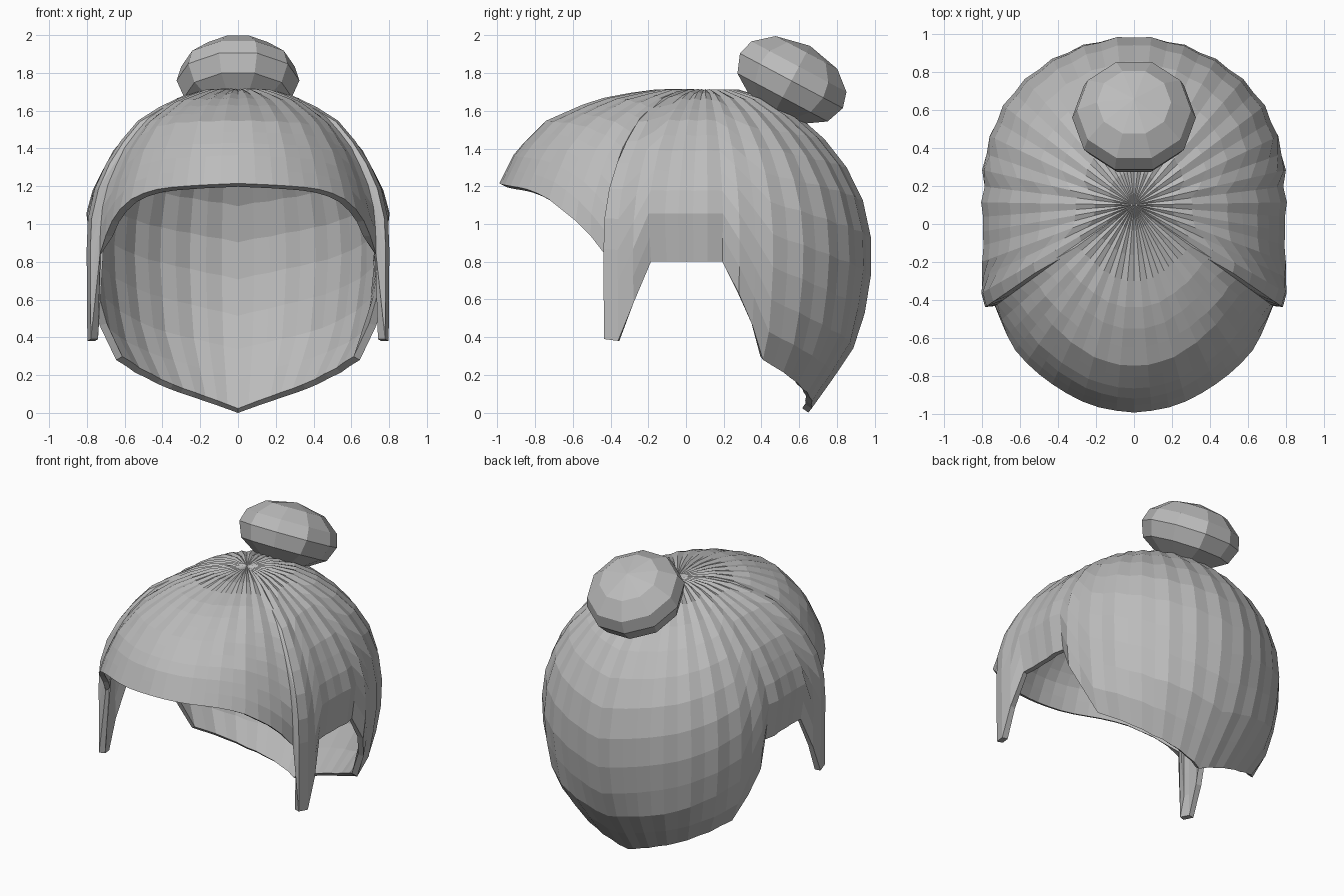
import bpy, bmesh, math
from mathutils import Matrix, Vector

cube = bpy.data.objects.get("Cube")
if cube:
    bpy.data.objects.remove(cube)

mat = bpy.data.materials.new("hair grey")
mat.use_nodes = True
grey = (0.5, 0.5, 0.5, 1)
mat.diffuse_color = grey
mat.node_tree.nodes["Principled BSDF"].inputs["Base Color"].default_value = grey


def lerp_table(table, x, col):
    """Piecewise-linear lookup in rows sorted by their first entry."""
    for a, b in zip(table, table[1:]):
        if x <= b[0]:
            t = (x - a[0]) / (b[0] - a[0])
            return a[col] + (b[col] - a[col]) * max(t, 0)
    return table[-1][col]


def finish(bm, name):
    bmesh.ops.recalc_face_normals(bm, faces=bm.faces)
    me = bpy.data.meshes.new(name)
    bm.to_mesh(me)
    bm.free()
    me.materials.append(mat)
    ob = bpy.data.objects.new(name, me)
    bpy.context.collection.objects.link(ob)
    return ob


# Angle from the front, radius at the widest level, height of the lower edge
OUTLINE = [(0, 1.165, 1.215), (12, 1.145, 1.205), (23, 1.1, 1.19), (30, 1.065, 1.16),
           (36, 1.03, 1.12), (44, 0.965, 1.02), (49, 0.93, 0.94), (54, 0.905, 0.84),
           (55.5, 0.95, 0.39), (60, 0.92, 0.38), (69.5, 0.855, 0.8), (80, 0.81, 0.8),
           (97, 0.805, 0.8), (115.5, 0.84, 0.28), (128, 0.862, 0.21), (144, 0.877, 0.13),
           (180, 0.89, 0.0)]
# Drop below the crown, share of the widest radius, its change at front and back
CROWN = 1.715
PROFILE = [(0, 0, 0, 0), (0.008, 0.22, 0.05, 0), (0.06, 0.4, 0.11, 0),
           (0.17, 0.62, 0.11, -0.02), (0.33, 0.81, 0.055, -0.025), (0.51, 0.94, 0, -0.03),
           (0.66, 0.99, 0, -0.02), (0.84, 1, 0, 0), (1.01, 0.99, 0, 0),
           (1.31, 0.93, 0, 0), (1.43, 0.85, 0, 0), (1.715, 0.62, 0, 0)]
POLE = Vector((0, 0.1, CROWN - 0.005))
ROWS = 12

# Cumulative length along the profile, so that rows are evenly spaced
ARC = [(0, 0)]
for p, q in zip(PROFILE, PROFILE[1:]):
    ARC.append((ARC[-1][0] + math.hypot(q[0] - p[0], q[1] - p[1]), q[0]))
DROP_TO_ARC = [(drop, s) for s, drop in ARC]


def strand(angle, ridge):
    """Points down the cap along one direction from the crown."""
    radius = lerp_table(OUTLINE, angle, 1)
    edge = lerp_table(OUTLINE, angle, 2)
    end = lerp_table(DROP_TO_ARC, CROWN - edge, 1)
    a = math.radians(angle)
    front = max(math.cos(a), 0) ** 1.5
    back = max(-math.cos(a), 0)
    pts = []
    for i in range(1, ROWS + 1):
        drop = lerp_table(ARC, end * i / ROWS, 1)
        share = (lerp_table(PROFILE, drop, 1) + front * lerp_table(PROFILE, drop, 2)
                 + back * lerp_table(PROFILE, drop, 3))
        # Side locks hang straight; the edge above the ear tucks in
        if 54 < angle < 69 and drop > 0.84:
            share = 1 - 0.01 * (drop - 0.84)
        elif 69 < angle < 98 and drop > 0.66:
            share = 0.99 - 0.16 * (drop - 0.66)
        fade = 1 if angle > 56 else 1 - i / ROWS
        r = radius * share * (1 + 0.006 * ridge * fade)
        z = CROWN - drop + 0.006 * ridge * (1 - i / ROWS)
        pts.append(Vector((r * math.sin(a), POLE.y - r * math.cos(a), z)))
    return pts


# Hair cap with fringe, side locks and nape
half = [k * 54 / 11 for k in range(11)]
half += [54, 55.5, 60, 64.5, 69.5, 75, 80, 85.5, 91, 97, 103, 109, 115.5]
half += [115.5 + k * 64.5 / 11 for k in range(1, 12)]
strands = [strand(a, 1 if k % 2 else -1) for k, a in enumerate(half)]
mirrored = [[Vector((-p.x, p.y, p.z)) for p in st] for st in strands[-2:0:-1]]
bm = bmesh.new()
pole = bm.verts.new(POLE)
cols = [[bm.verts.new(p) for p in st] for st in strands + mirrored]
for a, b in zip(cols, cols[1:] + cols[:1]):
    bm.faces.new((pole, a[0], b[0]))
    for i in range(ROWS - 1):
        bm.faces.new((a[i], a[i + 1], b[i + 1], b[i]))
cap = finish(bm, "hair_cap")
# The open shell must face outwards before it is thickened inwards
if cap.data.polygons[0].normal.z < 0:
    cap.data.flip_normals()
solid = cap.modifiers.new("thickness", "SOLIDIFY")
solid.thickness = 0.04
solid.offset = -1

# Hair bun, tilted backwards
RINGS = [(0.14, -0.22), (0.165, -0.145), (0.285, -0.07), (0.325, 0.03), (0.3, 0.115), (0.195, 0.2)]
SIDES = 10
bm = bmesh.new()
loops = []
for r, h in RINGS:
    loops.append([bm.verts.new((r * math.cos(2 * math.pi * k / SIDES),
                                r * math.sin(2 * math.pi * k / SIDES), h)) for k in range(SIDES)])
for lo, hi in zip(loops, loops[1:]):
    for k in range(SIDES):
        n = (k + 1) % SIDES
        bm.faces.new((lo[k], lo[n], hi[n], hi[k]))
bm.faces.new(loops[0][::-1])
top = bm.verts.new((0, 0, 0.24))
for k in range(SIDES):
    bm.faces.new((loops[-1][k], loops[-1][(k + 1) % SIDES], top))
bm.transform(Matrix.Translation((0, 0.545, 1.733)) @ Matrix.Rotation(math.radians(-28), 4, "X"))
finish(bm, "hair_bun")
